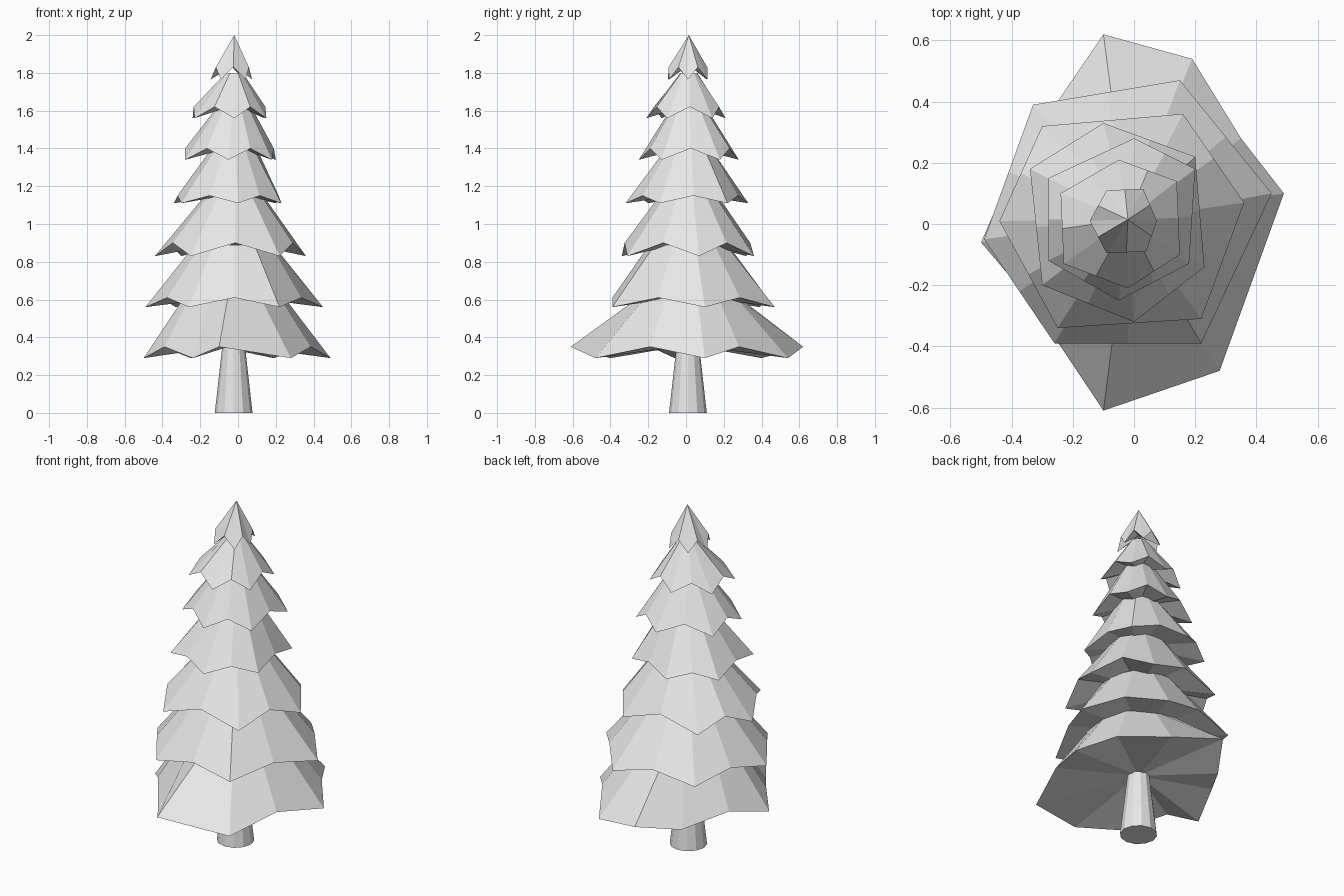
import bpy, bmesh, math
from mathutils import Vector

cube = bpy.data.objects.get("Cube")
if cube:
    bpy.data.objects.remove(cube, do_unlink=True)

grey = bpy.data.materials.new("pale_grey")
grey.use_nodes = True
grey.diffuse_color = (0.8, 0.8, 0.8, 1)
grey.node_tree.nodes["Principled BSDF"].inputs["Base Color"].default_value = (0.8, 0.8, 0.8, 1)

AXIS = Vector((-0.02, 0.015))


def make_object(name, bm):
    bmesh.ops.recalc_face_normals(bm, faces=bm.faces)
    mesh = bpy.data.meshes.new(name)
    bm.to_mesh(mesh)
    bm.free()
    mesh.materials.append(grey)
    bpy.context.collection.objects.link(bpy.data.objects.new(name, mesh))


def branch_tier(name, corners, z_low, z_mid, z_top, r_top, mids=None):
    """Drooping hexagonal skirt: low corners, raised midpoints, narrow collar."""
    bm = bmesh.new()
    rim, collar = [], []
    for i, c in enumerate(corners):
        c, d = Vector(c), Vector(corners[(i + 1) % len(corners)])
        m = Vector(mids[i]) if mids else (c + d) / 2
        for p, z in ((c, z_low), (m, z_mid)):
            rim.append(bm.verts.new((p.x, p.y, z)))
            q = AXIS + (p - AXIS).normalized() * r_top
            if r_top:
                collar.append(bm.verts.new((q.x, q.y, z_top)))
    under = bm.verts.new((AXIS.x, AXIS.y, z_mid + 0.01))
    tip = None if r_top else bm.verts.new((AXIS.x, AXIS.y, z_top))
    n = len(rim)
    for i in range(n):
        j = (i + 1) % n
        bm.faces.new((rim[j], rim[i], under))
        if tip:
            bm.faces.new((rim[i], rim[j], tip))
        else:
            bm.faces.new((rim[i], rim[j], collar[j], collar[i]))
    if collar:
        bm.faces.new(collar)
    make_object(name, bm)


# Trunk
bm = bmesh.new()
bmesh.ops.create_cone(bm, cap_ends=True, segments=12, radius1=0.1, radius2=0.055, depth=0.4)
bmesh.ops.translate(bm, verts=bm.verts, vec=(-0.023, 0.01, 0.2))
make_object("trunk", bm)

# Branch tiers, bottom to top
branch_tier("lowest_branches",
            [(0.19, 0.54), (0.49, 0.10), (0.28, -0.48), (-0.24, -0.40), (-0.5, -0.06), (-0.25, 0.40)],
            0.29, 0.35, 0.61, 0.27,
            mids=[(0.35, 0.28), (0.385, -0.19), (-0.10, -0.61), (-0.39, -0.19), (-0.4, 0.17), (-0.10, 0.62)])
branch_tier("second_branches",
            [(-0.33, 0.39), (0.15, 0.47), (0.45, 0.10), (0.22, -0.39), (-0.26, -0.39), (-0.49, -0.05)],
            0.56, 0.61, 0.89, 0.21)
branch_tier("third_branches",
            [(-0.30, 0.32), (0.16, 0.36), (0.36, 0.07), (0.22, -0.31), (-0.25, -0.34), (-0.44, 0.01)],
            0.83, 0.90, 1.15, 0.155)
branch_tier("fourth_branches",
            [(-0.34, 0.18), (-0.10, 0.33), (0.20, 0.22), (0.23, -0.14), (0.0, -0.32), (-0.30, -0.20)],
            1.11, 1.15, 1.40, 0.12)
branch_tier("fifth_branches",
            [(-0.28, 0.15), (0.0, 0.28), (0.20, 0.18), (0.18, -0.13), (-0.05, -0.25), (-0.28, -0.12)],
            1.34, 1.40, 1.62, 0.09)
branch_tier("sixth_branches",
            [(-0.24, 0.10), (-0.05, 0.21), (0.14, 0.14), (0.15, -0.10), (-0.02, -0.21), (-0.23, -0.13)],
            1.56, 1.62, 1.80, 0.045)
branch_tier("treetop",
            [(-0.145, 0.01), (-0.09, -0.095), (0.04, -0.09), (0.075, 0.01), (0.03, 0.115), (-0.09, 0.11)],
            1.765, 1.83, 2.0, 0.0)
